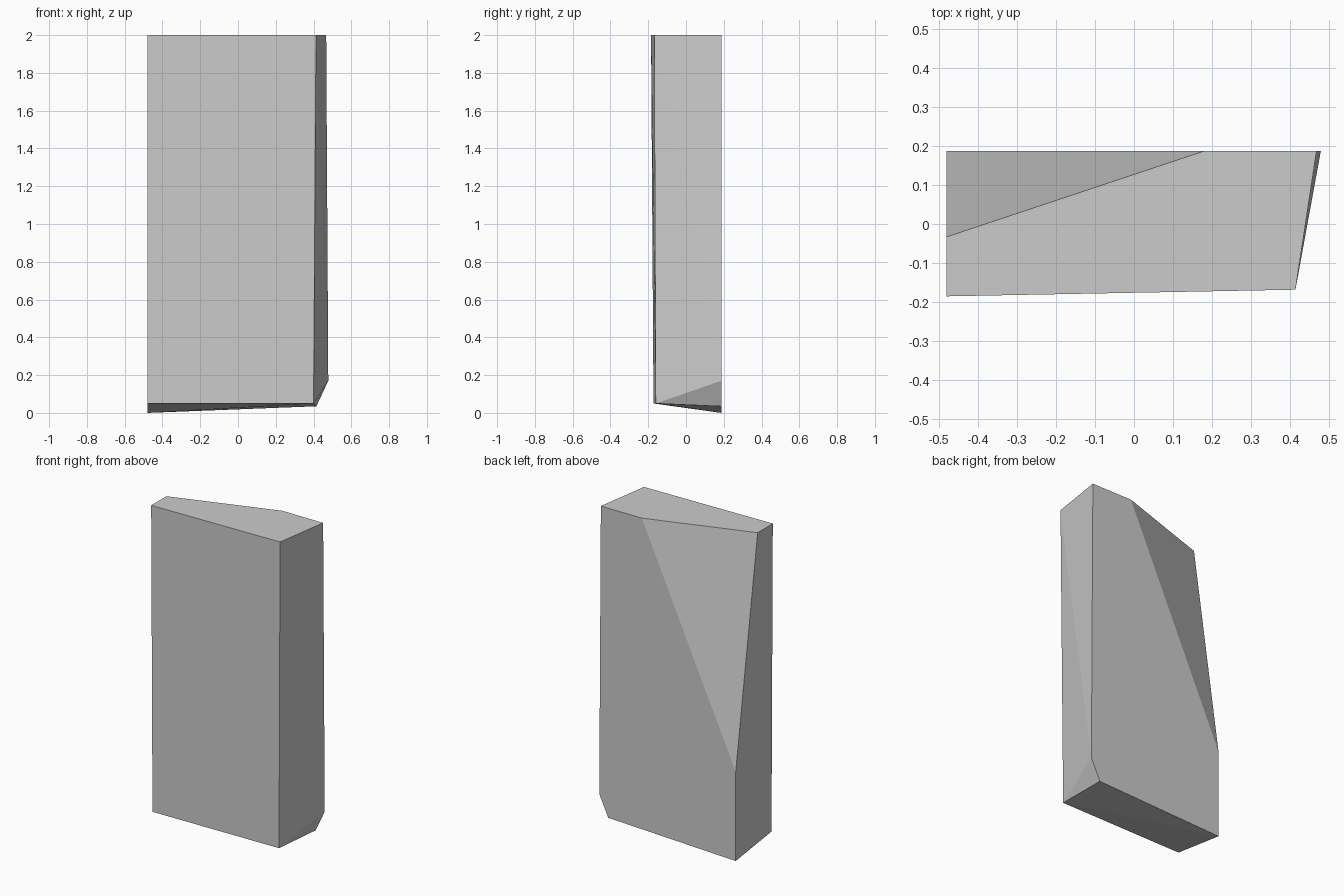
import bpy
import bmesh
import math

if "Cube" in bpy.data.objects:
    bpy.data.objects.remove(bpy.data.objects["Cube"])

# Outline of the flat top, including the chamfered back left corner
top = [(-0.48, -0.185), (0.413, -0.168), (0.467, 0.187),
       (0.18, 0.187), (-0.48, -0.033)]

# Lower corners: sloping underside, clipped back right corner,
# and the foot of the big back left chamfer
lower = [(-0.48, -0.172, 0.05), (0.40, -0.16, 0.05),
         (0.415, 0.187, 0.035), (0.478, 0.187, 0.17),
         (-0.48, 0.187, 0.0), (-0.48, 0.187, 0.565)]

# Stone slab: the convex solid through these corners
bm = bmesh.new()
for co in [(x, y, 2.0) for x, y in top] + lower:
    bm.verts.new(co)
bmesh.ops.convex_hull(bm, input=bm.verts[:])
bmesh.ops.dissolve_limit(bm, angle_limit=math.radians(0.3),
                         verts=bm.verts[:], edges=bm.edges[:])
bmesh.ops.recalc_face_normals(bm, faces=bm.faces[:])

mesh = bpy.data.meshes.new("stone_slab")
bm.to_mesh(mesh)
bm.free()
slab = bpy.data.objects.new("stone_slab", mesh)
bpy.context.collection.objects.link(slab)
